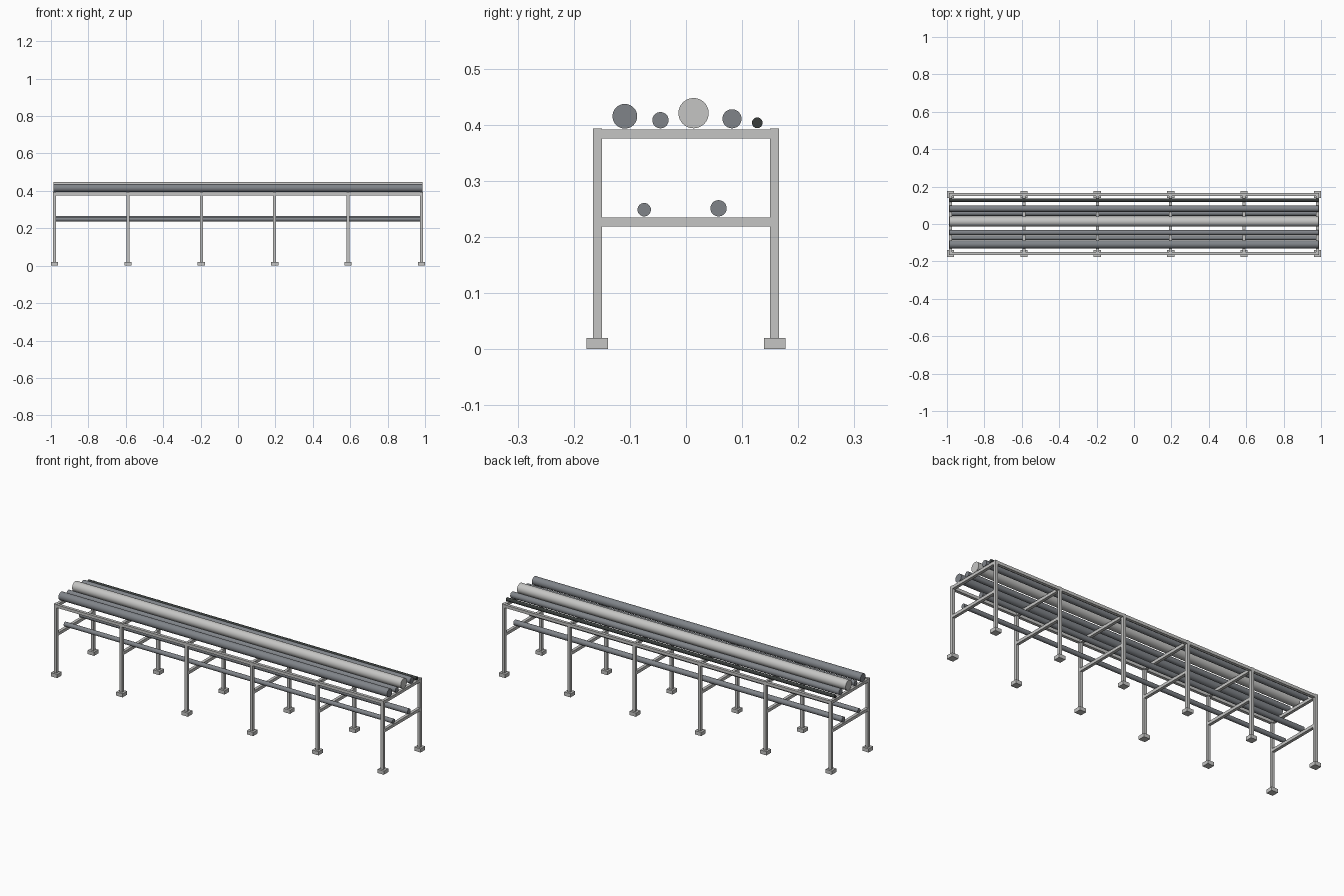
import bpy
import math

cube = bpy.data.objects.get("Cube")
if cube:
    bpy.data.objects.remove(cube, do_unlink=True)


def material(name, colour):
    mat = bpy.data.materials.new(name)
    mat.use_nodes = True
    mat.diffuse_color = (*colour, 1)
    mat.node_tree.nodes["Principled BSDF"].inputs["Base Color"].default_value = (*colour, 1)
    return mat


light = material("light galvanised steel", (0.56, 0.56, 0.55))
grey = material("blue grey pipe", (0.215, 0.23, 0.25))
dark = material("near black pipe", (0.04, 0.046, 0.044))


def box(name, centre, size):
    bpy.ops.mesh.primitive_cube_add(size=1, location=centre)
    ob = bpy.context.object
    ob.name = name
    ob.scale = size
    bpy.ops.object.transform_apply(location=False, rotation=False, scale=True)
    ob.data.materials.append(light)


def pipe(name, y, z, radius, mat):
    bpy.ops.mesh.primitive_cylinder_add(vertices=32, radius=radius, depth=1.974,
                                        location=(0, y, z),
                                        rotation=(0, math.pi / 2, 0))
    ob = bpy.context.object
    ob.name = name
    ob.data.materials.append(mat)
    bpy.ops.object.shade_smooth_by_angle(angle=math.radians(40))


BAR = 0.016      # square tube width
SIDE = 0.158     # post distance from the centre line
SPACING = 0.3924
TOP = 0.393

# Six portal frames: posts, feet and cross bars
for i in range(6):
    x = (i - 2.5) * SPACING
    for side, label in ((-1, "front"), (1, "back")):
        box(f"{label}_post_{i + 1}", (x, side * SIDE, (TOP + 0.02) / 2),
            (BAR, BAR, TOP - 0.02))
        box(f"{label}_foot_{i + 1}", (x, side * SIDE, 0.01), (0.038, 0.038, 0.02))
    for label, z in (("upper", 0.383), ("lower", 0.2265)):
        box(f"{label}_cross_bar_{i + 1}", (x, 0, z), (BAR, 2 * SIDE - BAR, BAR))

# Long rails between neighbouring posts
for side, label in ((-1, "front"), (1, "back")):
    for i in range(5):
        box(f"{label}_rail_{i + 1}", ((i - 2) * SPACING, side * SIDE, 0.383),
            (SPACING - BAR, BAR, BAR))

# Pipes resting on the upper and lower bars
pipe("upper_front_pipe", -0.109, 0.415, 0.022, grey)
pipe("upper_small_pipe", -0.0455, 0.408, 0.0145, grey)
pipe("upper_large_pipe", 0.0135, 0.4205, 0.027, light)
pipe("upper_back_pipe", 0.082, 0.4105, 0.017, grey)
pipe("upper_thin_pipe", 0.127, 0.4033, 0.0095, dark)
pipe("lower_front_pipe", -0.0745, 0.2485, 0.012, grey)
pipe("lower_back_pipe", 0.058, 0.251, 0.0145, grey)
